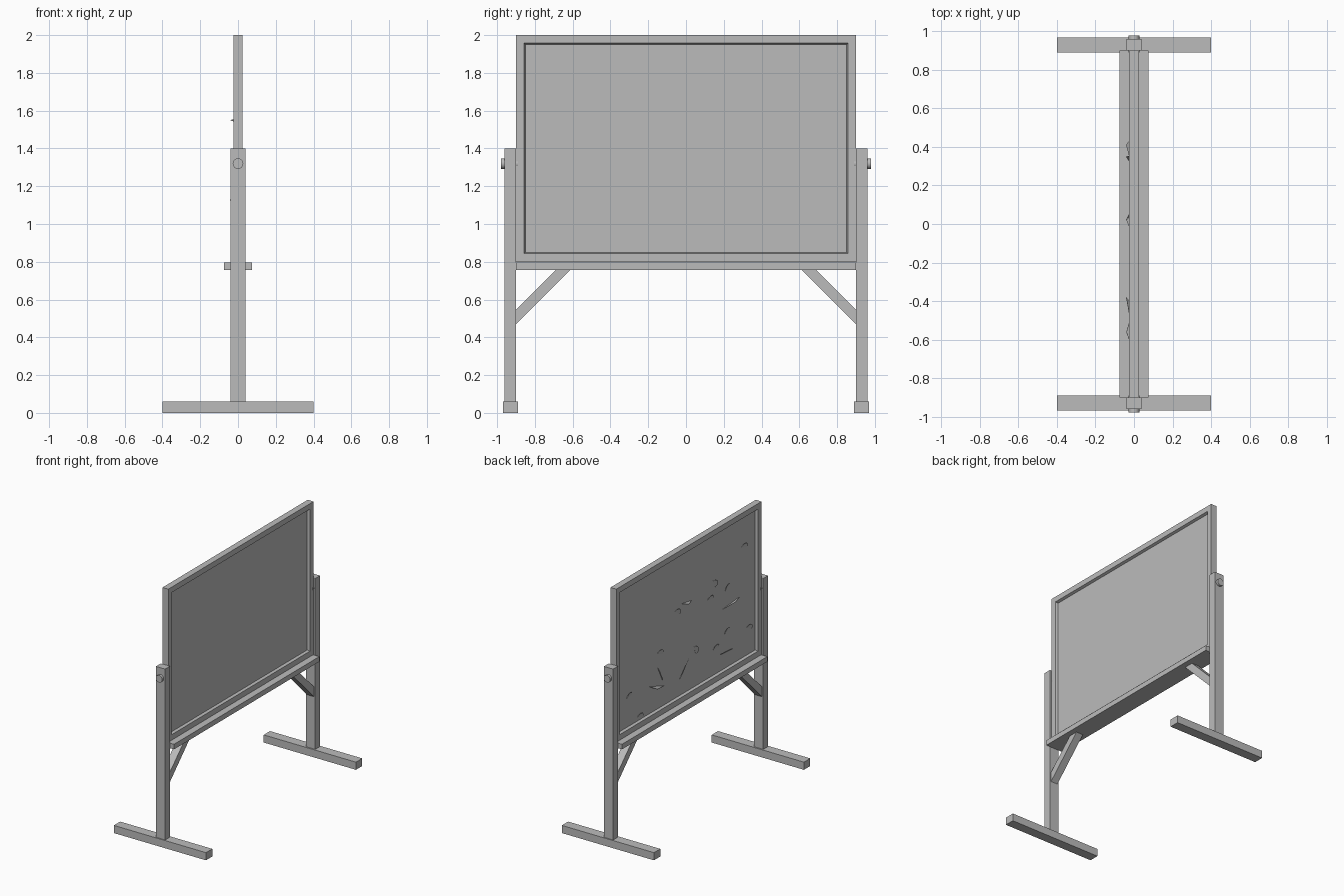
import bpy
import bmesh
import math
from mathutils import Vector

if "Cube" in bpy.data.objects:
    bpy.data.objects.remove(bpy.data.objects["Cube"])

grey = bpy.data.materials.new("plain grey")
grey.use_nodes = True
tone = (0.5, 0.5, 0.5, 1)
grey.diffuse_color = tone
grey.node_tree.nodes["Principled BSDF"].inputs["Base Color"].default_value = tone


def finish(name, bm, recalc=True):
    if recalc:
        bmesh.ops.recalc_face_normals(bm, faces=bm.faces)
    mesh = bpy.data.meshes.new(name)
    bm.to_mesh(mesh)
    bm.free()
    mesh.materials.append(grey)
    obj = bpy.data.objects.new(name, mesh)
    bpy.context.collection.objects.link(obj)
    return obj


def box(name, low, high):
    low, high = Vector(low), Vector(high)
    bm = bmesh.new()
    bmesh.ops.create_cube(bm, size=1)
    for v in bm.verts:
        v.co = (low + high) / 2 + v.co * (high - low)
    return finish(name, bm)


def extrude_x(name, outline, half):
    bm = bmesh.new()
    face = bm.faces.new([bm.verts.new((-half, y, z)) for y, z in outline])
    moved = bmesh.ops.extrude_face_region(bm, geom=[face])["geom"]
    for v in moved:
        if isinstance(v, bmesh.types.BMVert):
            v.co.x = half
    return finish(name, bm)


# Mitred board frame: a closed (inset, x) section swept around a rectangle
def board_frame():
    section = [(0, .025), (.043, .025), (.05, .005),
               (.05, -.005), (.043, -.025), (0, -.025)]
    bm = bmesh.new()
    rings = []
    for inset, x in section:
        w, lo, hi = .9 - inset, .8 + inset, 2 - inset
        rings.append([bm.verts.new((x, y, z)) for y, z in
                      ((-w, lo), (w, lo), (w, hi), (-w, hi))])
    for i, ring in enumerate(rings):
        nxt = rings[(i + 1) % len(rings)]
        for j in range(4):
            k = (j + 1) % 4
            bm.faces.new((ring[j], ring[k], nxt[k], nxt[j]))
    finish("board_frame", bm)


board_frame()
box("board_panel", (-.005, -.855, .845), (.005, .855, 1.955))
box("chalk_tray", (-.075, -.9, .757), (.075, .9, .797))

# Stand: the same foot, post, pivot knob and brace at each end
for side, s in (("left", 1), ("right", -1)):
    def span(a, b):
        return sorted((s * a, s * b))

    y0, y1 = span(.89, .968)
    box(side + "_foot", (-.4, y0, 0), (.4, y1, .06))
    y0, y1 = span(.9, .96)
    box(side + "_post", (-.04, y0, .06), (.04, y1, 1.4))
    extrude_x(side + "_brace",
              [(s * .9, .47), (s * .9, .547), (s * .69, .757), (s * .613, .757)], .03)

    bm = bmesh.new()
    bmesh.ops.create_cone(bm, cap_ends=True, segments=24, radius1=.028,
                          radius2=.028, depth=.09)
    for v in bm.verts:
        v.co = Vector((v.co.x, s * .934 + v.co.z, 1.32 + v.co.y))
    knob = finish(side + "_pivot_knob", bm)
    bpy.ops.object.select_all(action="DESELECT")
    knob.select_set(True)
    bpy.context.view_layer.objects.active = knob
    bpy.ops.object.shade_smooth_by_angle(angle=math.radians(40))


# Curled chips on the rear of the panel: tilted half discs (y, z, turn)
chips = [(-.71, 1.71, 20), (-.34, 1.56, 60), (-.51, 1.47, -30), (-.29, 1.46, 10),
         (.12, 1.51, 40), (-.5, 1.13, -20), (-.77, 1.05, 30), (-.36, 1.05, 0),
         (-.1, 1.13, 70), (.33, 1.27, 20), (.71, 1.08, -10), (.58, .87, 15)]
bm = bmesh.new()
for y, z, turn in chips:
    verts = []
    for i in range(9):
        a = math.pi * i / 8
        t = a + math.radians(turn)
        verts.append(bm.verts.new((-.006 - .012 * math.sin(a),
                                   y + .035 * math.cos(t), z + .035 * math.sin(t))))
    bm.faces.new(verts)

# Pointed flakes: two corners on the panel and a tip standing clear of it
flakes = [((-.06, 1.54), (.06, 1.56), (.02, 1.55)),
          ((-.66, 1.34), (-.44, 1.32), (-.56, 1.345)),
          ((-.57, .97), (-.42, .98), (-.38, 1.01)),
          ((.09, .98), (.07, .99), (.02, 1.13)),
          ((.36, 1.17), (.3, 1.05), (.35, 1.1)),
          ((.46, 1.06), (.28, 1.0), (.41, 1.03))]
for a, b, tip in flakes:
    bm.faces.new([bm.verts.new((x, *p)) for x, p in
                  ((-.006, a), (-.006, b), (-.04, tip))])
flaking = finish("panel_flakes", bm)
thick = flaking.modifiers.new("thickness", "SOLIDIFY")
thick.thickness = .002
